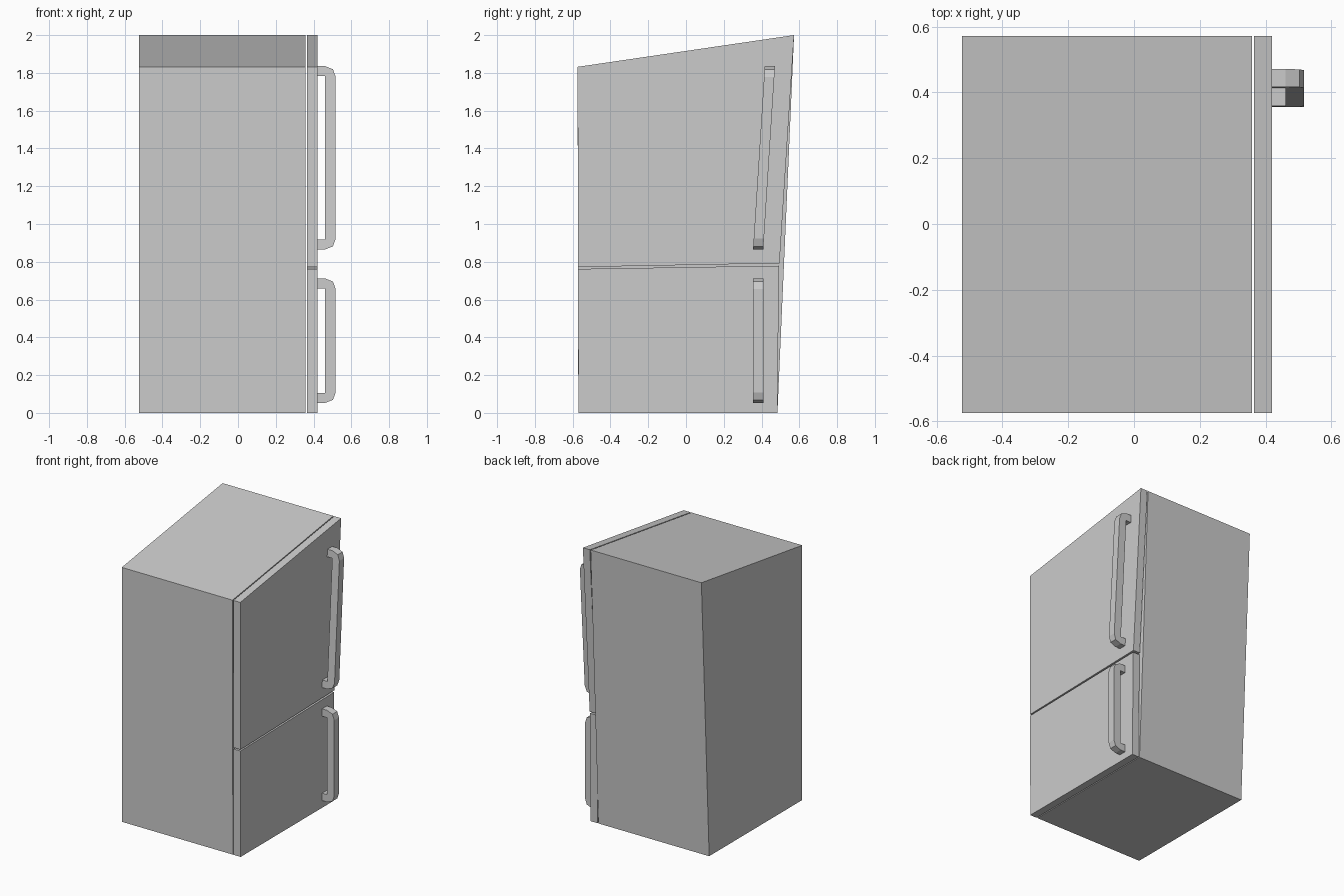
import bpy, bmesh
from mathutils import Vector

if "Cube" in bpy.data.objects:
    bpy.data.objects.remove(bpy.data.objects["Cube"])


def prism(name, base, offset):
    """Extrude a closed loop of 3D points along an offset."""
    bm = bmesh.new()
    face = bm.faces.new([bm.verts.new(p) for p in base])
    new = bmesh.ops.extrude_face_region(bm, geom=[face], use_keep_orig=True)["geom"]
    verts = [v for v in new if isinstance(v, bmesh.types.BMVert)]
    bmesh.ops.translate(bm, verts=verts, vec=Vector(offset))
    bmesh.ops.recalc_face_normals(bm, faces=bm.faces)
    mesh = bpy.data.meshes.new(name)
    bm.to_mesh(mesh)
    bm.free()
    obj = bpy.data.objects.new(name, mesh)
    bpy.context.collection.objects.link(obj)
    return obj


def slab(name, x0, x1, profile):
    """Side profile (y, z) extruded across x."""
    return prism(name, [(x0, y, z) for y, z in profile], (x1 - x0, 0, 0))


def handle(name, z0, z1, y0, y1):
    """Chamfered C-shaped handle, leaning from y0 at the bottom to y1 at the top."""
    half = [(0.46, 0.0), (0.503, 0.017), (0.517, 0.057)]
    outer = [(0.415, 0.0)] + half
    inner = [(0.46, 0.053), (0.415, 0.053)]
    loop = [(x, z0 + d) for x, d in outer]
    loop += [(x, z1 - d) for x, d in reversed(outer)]
    loop += [(x, z1 - d) for x, d in reversed(inner)]
    loop += [(x, z0 + d) for x, d in inner]
    lean = (y1 - y0) / (z1 - z0)
    return prism(name, [(x, y0 + lean * (z - z0), z) for x, z in loop], (0, 0.054, 0))


# Leaning cabinet with sloped top
slab("cabinet", -0.523, 0.358,
     [(-0.57, 0), (0.484, 0), (0.572, 2.0), (-0.574, 1.832)])

# Doors on the right side, separated by narrow gaps
slab("lower_door", 0.365, 0.42,
     [(-0.57, 0), (0.484, 0), (0.492, 0.779), (-0.571, 0.762)])
slab("upper_door", 0.365, 0.42,
     [(-0.571, 0.772), (0.495, 0.792), (0.572, 2.0), (-0.574, 1.832)])

# Door handles
handle("lower_handle", 0.052, 0.712, 0.355, 0.355)
handle("upper_handle", 0.865, 1.836, 0.355, 0.417)
